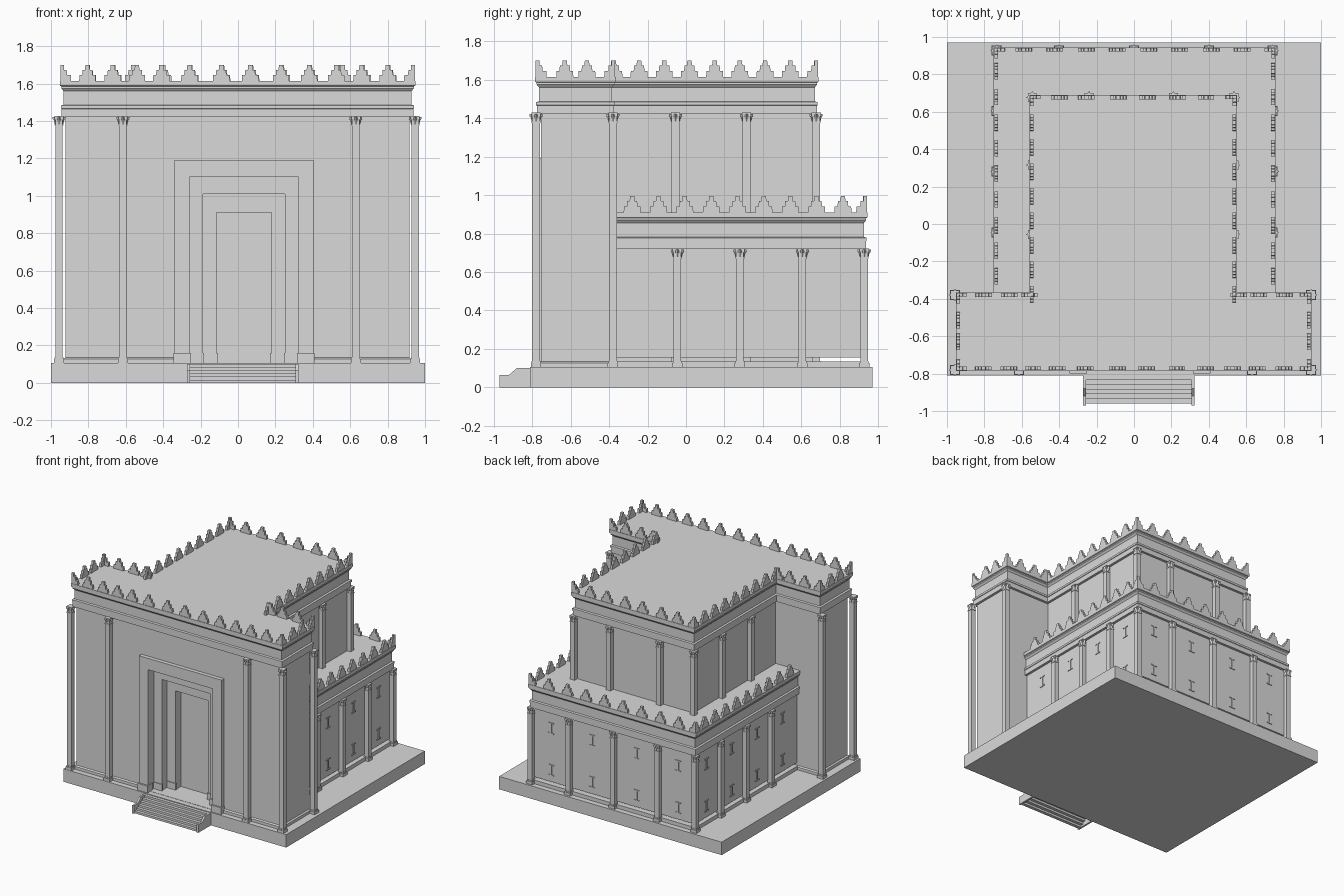
import bpy
import bmesh
import math
from mathutils import Vector

if "Cube" in bpy.data.objects:
    bpy.data.objects.remove(bpy.data.objects["Cube"])

stone = bpy.data.materials.new("grey stone")
stone.use_nodes = True
STONE_COLOUR = (0.7, 0.7, 0.7, 1)
stone.diffuse_color = STONE_COLOUR
stone.node_tree.nodes["Principled BSDF"].inputs["Base Color"].default_value = STONE_COLOUR


def finish(name, bm):
    bmesh.ops.recalc_face_normals(bm, faces=bm.faces)
    mesh = bpy.data.meshes.new(name)
    bm.to_mesh(mesh)
    bm.free()
    mesh.materials.append(stone)
    obj = bpy.data.objects.new(name, mesh)
    bpy.context.collection.objects.link(obj)
    return obj


def box(bm, x, y, z):
    """Add a box given its (low, high) range on each axis."""
    verts = bmesh.ops.create_cube(bm, size=1)["verts"]
    for v in verts:
        for axis, (low, high) in enumerate((x, y, z)):
            v.co[axis] = low if v.co[axis] < 0 else high


def skin(bm, rings):
    """Join rings of points into one closed solid."""
    loops = [[bm.verts.new(p) for p in ring] for ring in rings]
    n = len(loops[0])
    for a, b in zip(loops, loops[1:]):
        for i in range(n):
            j = (i + 1) % n
            bm.faces.new((a[i], a[j], b[j], b[i]))
    bm.faces.new(loops[0][::-1])
    bm.faces.new(loops[-1])


def moulded(name, outline, profile):
    """Stack a square-cornered plan outline, offset outward by the profile."""
    pts = [Vector(p) for p in outline]
    mitres = []
    for i, p in enumerate(pts):
        a = (p - pts[i - 1]).normalized()
        b = (pts[(i + 1) % len(pts)] - p).normalized()
        mitres.append(Vector((a.y + b.y, -a.x - b.x)))
    bm = bmesh.new()
    skin(bm, [[(*(p + m * off), z) for p, m in zip(pts, mitres)] for off, z in profile])
    return finish(name, bm)


WALL = .03  # wall face set back from the roof edge


def cornice(top):
    """Moulding from the wall head up to the roof edge."""
    steps = [(-WALL, -.19), (-.01, -.19), (-.01, -.15), (-.006, -.148), (-.006, -.132),
             (-.02, -.128), (-.02, -.055), (-.008, -.04), (-.008, -.03), (0, -.026), (0, 0)]
    return [(off, top + z) for off, z in steps]


# Main levels and plan lines
FLOOR, LOW, HIGH = .105, .91, 1.615
FRONT, SHOULDER, HALL_BACK, ANNEX_BACK = -.785, -.365, .69, .945
PORCH_X, HALL_X, ANNEX_X = (-.953, .948), (-.56, .55), (-.75, .757)

# Platform
bm = bmesh.new()
box(bm, (-1, 1), (-.81, .97), (0, FLOOR))
finish("platform", bm)

# Tall hall: wide porch in front and narrower hall behind
(pl, pr), (hl, hr), (al, ar) = PORCH_X, HALL_X, ANNEX_X
tee = [(pl, FRONT), (pr, FRONT), (pr, SHOULDER), (hr, SHOULDER),
       (hr, HALL_BACK), (hl, HALL_BACK), (hl, SHOULDER), (pl, SHOULDER)]
skirting = [(-.018, FLOOR), (-.018, .128), (-WALL, .135)]
hall = moulded("tall_hall", tee, skirting + cornice(HIGH))

# Low annex around the hall, raised just above its plinth
rect = [(al, -.45), (ar, -.45), (ar, ANNEX_BACK), (al, ANNEX_BACK)]
moulded("annex_plinth", rect, [(-.018, FLOOR), (-.018, .135)])
moulded("low_annex", rect, [(-WALL, .155)] + cornice(LOW))

# Stepped doorway recess
DOOR_X = .032
recesses = ((.292, 1.1, -.71), (.22, 1.01, -.64), (.146, .91, -.57))
for half, top, depth in recesses:
    bm = bmesh.new()
    box(bm, (DOOR_X - half, DOOR_X + half), (-1, depth), (FLOOR + .002, top))
    cutter = finish("door_cutter", bm)
    cutter.hide_render = True
    mod = hall.modifiers.new("recess", "BOOLEAN")
    mod.operation = "DIFFERENCE"
    mod.solver = "EXACT"
    mod.object = cutter
    bpy.context.view_layer.objects.active = hall
    bpy.ops.object.modifier_apply(modifier=mod.name)
    bpy.data.objects.remove(cutter)

# Projecting door surround with footing blocks
bm = bmesh.new()
face = (-.787, -.735)
box(bm, (DOOR_X - .372, DOOR_X + .372), face, (1.1, 1.192))
for side in (-1, 1):
    def across(a, b):
        return sorted((DOOR_X + side * a, DOOR_X + side * b))
    box(bm, across(.292, .372), face, (FLOOR, 1.1))
    box(bm, across(.284, .376), (-.8, -.73), (FLOOR, .16))
    box(bm, across(.214, .294), (-.716, -.7), (FLOOR, .16))
    box(bm, across(.14, .222), (-.646, -.63), (FLOOR, .16))
finish("door_surround", bm)

# Entrance stairs of open treads between low side walls
bm = bmesh.new()
STEPS = 6
for i in range(STEPS):
    y = -.96 + i * .025
    box(bm, (-.26, .315), (y, y + .027), (i * .0165, (i + 1) * .0165))
finish("stairs", bm)
bm = bmesh.new()
cheek = [(-.97, 0), (-.8, 0), (-.8, .1), (-.88, .1), (-.92, .065), (-.97, .065)]
for x in (-.272, .308):
    skin(bm, [[(x + w, y, z) for y, z in cheek] for w in (0, .015)])
finish("stair_walls", bm)


def column(bm, x, y, top):
    """Square shaft with a footing and a star-shaped leafy capital."""
    def slab(r, z):
        box(bm, (x - r, x + r), (y - r, y + r), z)
    slab(.02, (FLOOR, top))
    slab(.027, (FLOOR, FLOOR + .022))
    slab(.023, (FLOOR + .022, FLOOR + .032))
    slab(.023, (top - .05, top - .043))
    rings = []
    for spike, dip, z in ((.022, .02, -.043), (.027, .022, -.022), (.034, .022, -.014), (.034, .022, -.004)):
        rings.append([(x + math.cos(k * math.pi / 8) * (dip if k % 2 else spike),
                       y + math.sin(k * math.pi / 8) * (dip if k % 2 else spike), top + z)
                      for k in range(16)])
    skin(bm, rings)
    slab(.024, (top - .006, top + .003))


LOW_HEAD, HIGH_HEAD = LOW - .19, HIGH - .19
SET_BACK = .016  # column centres behind the roof edge

bm = bmesh.new()
for x in (-.957, -.615, .63, .947):
    column(bm, x, -.78, HIGH_HEAD)
for x in (-.957, .947):
    column(bm, x, -.38, HIGH_HEAD)
finish("porch_columns", bm)

bm = bmesh.new()
for x in (hl + SET_BACK, hr - SET_BACK):
    for y in (-.055, .315, .677):
        column(bm, x, y, HIGH_HEAD)
for x in (-.24, .21):
    column(bm, x, .677, HIGH_HEAD)
finish("hall_columns", bm)

bm = bmesh.new()
for x in (al + SET_BACK, ar - SET_BACK):
    for y in (-.045, .28, .605, .927):
        column(bm, x, y, LOW_HEAD)
for x in (-.4, 0, .4):
    column(bm, x, .927, LOW_HEAD)
finish("annex_columns", bm)

# Thin window bars on the annex walls, two rows per bay
bm = bmesh.new()
for z in (.25, .59):
    for half, low, high in ((.006, -.045, .045), (.025, .037, .045), (.025, -.045, -.037)):
        span = (z + low, z + high)
        for y in (-.21, .117, .442, .766):
            for x, out in ((al + WALL, -1), (ar - WALL, 1)):
                box(bm, sorted((x, x + out * .006)), (y - half, y + half), span)
        for x in (-.57, -.2, .2, .57):
            back = ANNEX_BACK - WALL
            box(bm, (x - half, x + half), (back, back + .006), span)
finish("window_bars", bm)

# Stepped battlements
STEP_PROFILE = [(.044, 0), (.043, .03), (.028, .031), (.026, .058), (.013, .059), (.011, .085)]


def merlon(bm, along_x, u, line, z, half=0):
    """Full merlon, or half of one running in the given direction."""
    if half:
        pts = [(half * a * 1.3, b) for a, b in STEP_PROFILE] + [(0, .085), (0, 0)]
    else:
        pts = STEP_PROFILE + [(-a, b) for a, b in reversed(STEP_PROFILE)]
    rings = []
    for t in (-.01, .01):
        rings.append([(u + a, line + t, z + b) if along_x else (line + t, u + a, z + b)
                      for a, b in pts])
    skin(bm, rings)


def corner(bm, x, y, sx, sy, z):
    """Two half merlons meeting at an outer corner."""
    x, y = x - sx * .003, y - sy * .003
    merlon(bm, True, x, y - sy * .01, z, -sx)
    merlon(bm, False, y, x - sx * .01, z, -sy)


IN = .014
bm = bmesh.new()
for x in (-.805, -.67, -.54, -.41, -.26, -.09, .065, .23, .38, .525, .66, .8):
    merlon(bm, True, x, FRONT + IN, HIGH)
for s, px, hx in ((-1, pl, hl), (1, pr, hr)):
    corner(bm, px, FRONT, s, -1, HIGH)
    corner(bm, px, SHOULDER, s, 1, HIGH)
    corner(bm, hx, HALL_BACK, s, 1, HIGH)
    for y in (-.63, -.515):
        merlon(bm, False, y, px - s * IN, HIGH)
    for x in (.803, .667, .56):
        merlon(bm, True, s * x, SHOULDER - IN, HIGH)
    for i in range(8):
        merlon(bm, False, -.375 + i * .131, hx - s * IN, HIGH)
for x in (-.4, -.255, -.085, .07, .235, .385):
    merlon(bm, True, x, HALL_BACK - IN, HIGH)
finish("hall_battlements", bm)

bm = bmesh.new()
for s, x in ((-1, al), (1, ar)):
    corner(bm, x, ANNEX_BACK, s, 1, LOW)
    for i in range(9):
        merlon(bm, False, -.28 + i * .137, x - s * IN, LOW)
for i in range(8):
    merlon(bm, True, -.59 + i * .167, ANNEX_BACK - IN, LOW)
finish("annex_battlements", bm)
